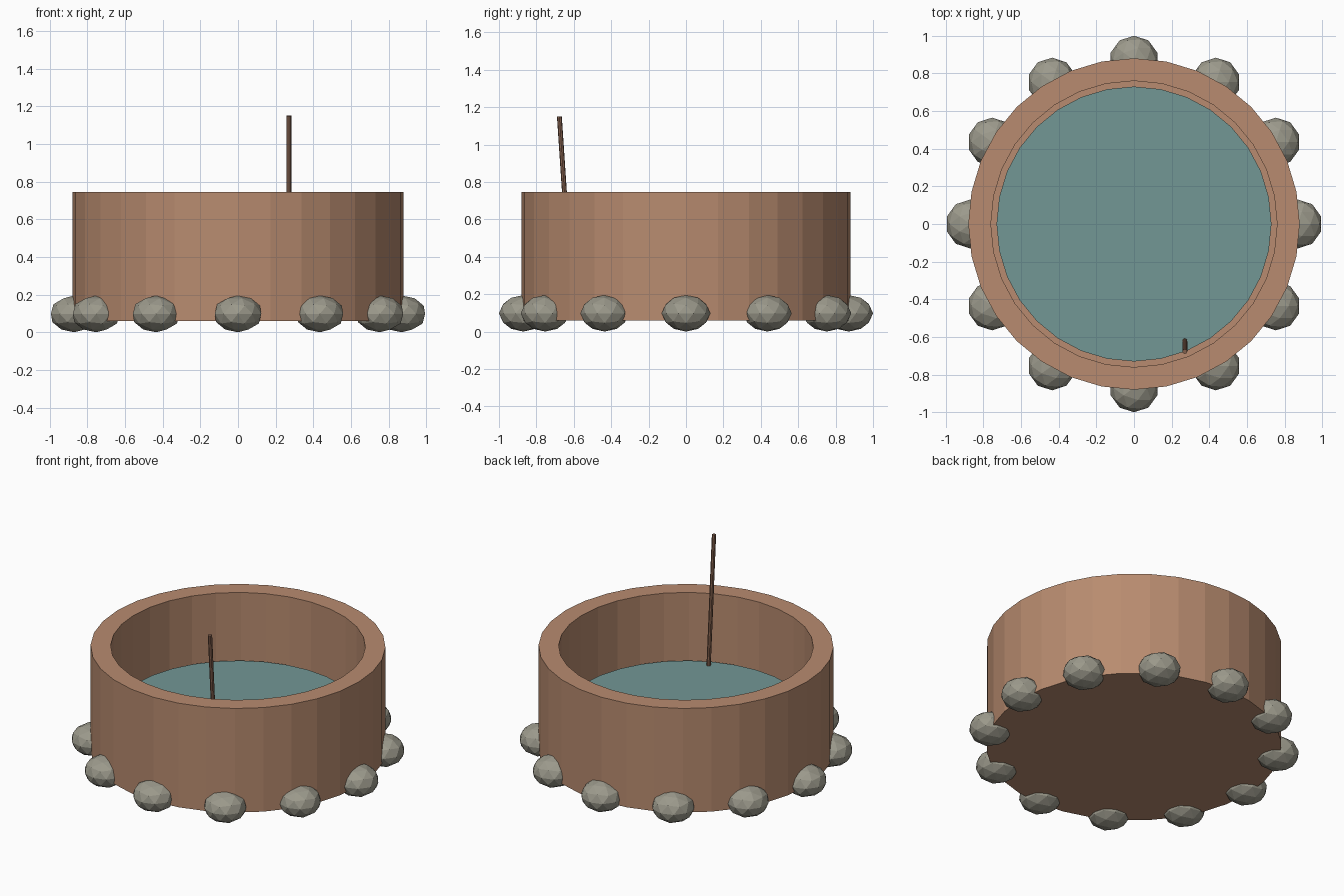
import bpy, bmesh, math
from mathutils import Vector

default = bpy.data.objects.get("Cube")
if default:
    bpy.data.objects.remove(default, do_unlink=True)


def material(name, rgb):
    mat = bpy.data.materials.new(name)
    mat.use_nodes = True
    colour = (*rgb, 1)
    mat.diffuse_color = colour
    mat.node_tree.nodes["Principled BSDF"].inputs["Base Color"].default_value = colour
    return mat


def finish(name, bm, mat):
    bmesh.ops.recalc_face_normals(bm, faces=bm.faces)
    mesh = bpy.data.meshes.new(name)
    bm.to_mesh(mesh)
    bm.free()
    mesh.materials.append(mat)
    obj = bpy.data.objects.new(name, mesh)
    bpy.context.collection.objects.link(obj)
    return obj


def ring(bm, radius, z, sides):
    return [bm.verts.new((radius * math.cos(a), radius * math.sin(a), z))
            for a in (math.tau * i / sides for i in range(sides))]


def turned(name, profile, sides, mat):
    """Revolve (radius, z) points and cap both ends."""
    bm = bmesh.new()
    rings = [ring(bm, r, z, sides) for r, z in profile]
    for a, b in zip(rings, rings[1:]):
        for i in range(sides):
            j = (i + 1) % sides
            bm.faces.new((a[i], a[j], b[j], b[i]))
    bm.faces.new(rings[0])
    bm.faces.new(rings[-1])
    return finish(name, bm, mat)


clay = material("clay brown", (0.48, 0.26, 0.16))
water_blue = material("murky teal", (0.17, 0.31, 0.30))
stone = material("grey stone", (0.33, 0.32, 0.26))
wood = material("dark wood", (0.24, 0.125, 0.08))

BASE, RIM, FLOOR, LEVEL = 0.06, 0.745, 0.18, 0.31

# Tub: outer wall, rim, inner wall and floor
turned("tub", [(0.88, BASE), (0.88, RIM), (0.76, RIM), (0.76, FLOOR)], 32, clay)

# Water filling the bottom of the tub
turned("water", [(0.73, FLOOR), (0.73, LEVEL)], 32, water_blue)

# Leaning stick standing in the water
top, foot = Vector((0.27, -0.677, 1.15)), Vector((0.27, -0.617, 0.25))
stick = turned("stick", [(0.013, 0), (0.013, (top - foot).length)], 8, wood)
stick.location = foot
stick.rotation_euler = (top - foot).to_track_quat("Z", "Y").to_euler()

# Ring of squashed stones around the foot
for i in range(12):
    angle = math.tau * i / 12
    bm = bmesh.new()
    bmesh.ops.create_icosphere(bm, subdivisions=2, radius=0.13)
    rock = finish(f"stone_{i + 1}", bm, stone)
    rock.scale.z = 0.75
    rock.location = (0.87 * math.cos(angle), 0.87 * math.sin(angle), 0.0975)
